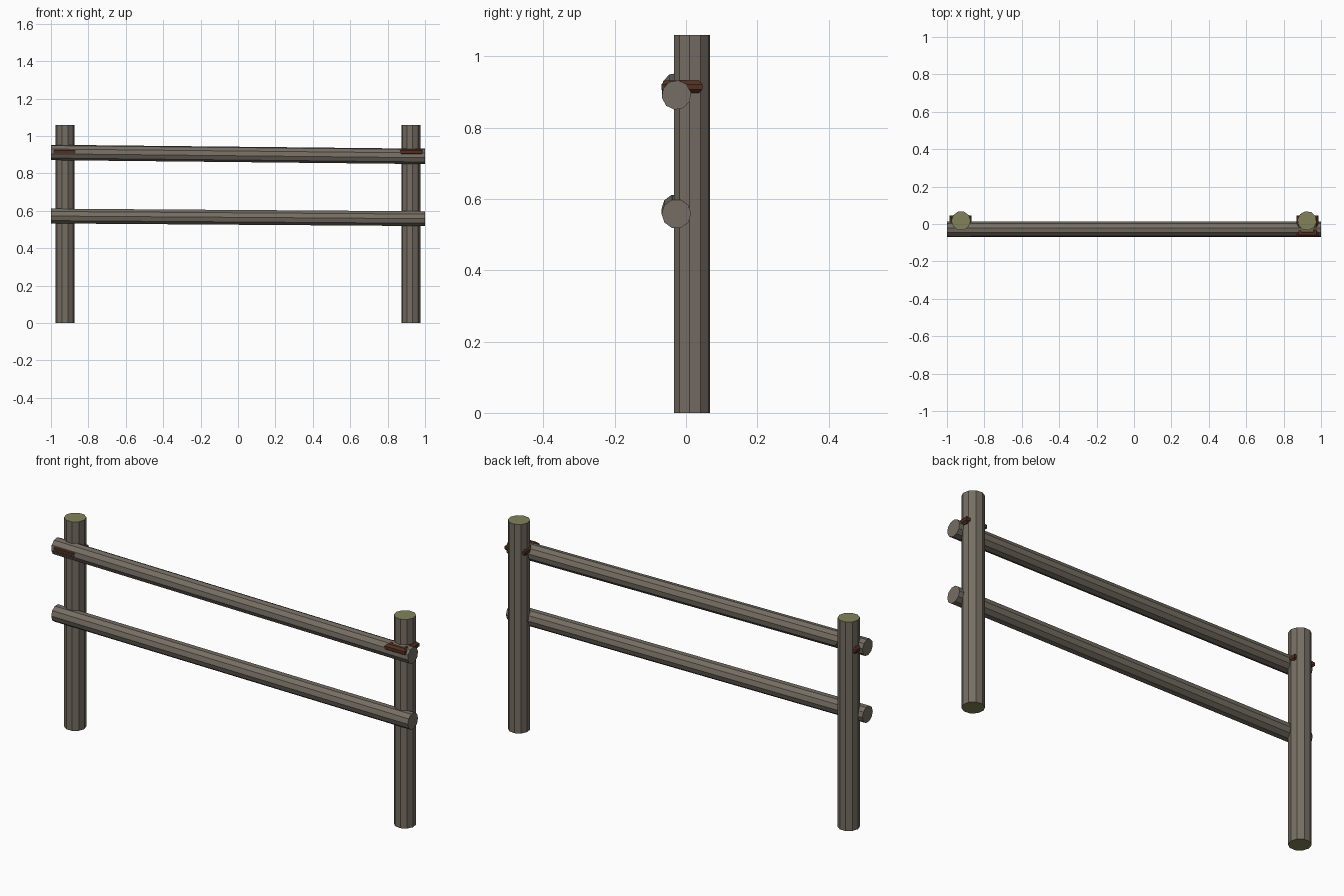
import bpy, bmesh, math
from mathutils import Vector

if "Cube" in bpy.data.objects:
    bpy.data.objects.remove(bpy.data.objects["Cube"])


def material(name, rgb):
    m = bpy.data.materials.new(name)
    m.diffuse_color = (*rgb, 1)
    m.use_nodes = True
    m.node_tree.nodes["Principled BSDF"].inputs["Base Color"].default_value = m.diffuse_color
    return m


bark = material("weathered_bark", (0.180, 0.155, 0.126))
cut_wood = material("cut_wood", (0.225, 0.225, 0.105))
rope = material("brown_rope", (0.085, 0.030, 0.016))


def finish(name, bm, mats):
    bmesh.ops.recalc_face_normals(bm, faces=bm.faces)
    me = bpy.data.meshes.new(name)
    bm.to_mesh(me)
    bm.free()
    for m in mats:
        me.materials.append(m)
    ob = bpy.data.objects.new(name, me)
    bpy.context.collection.objects.link(ob)


def bridge(bm, a, b):
    n = len(a)
    for i in range(n):
        bm.faces.new((a[i], a[(i + 1) % n], b[(i + 1) % n], b[i]))


def log(name, start, end, u, v, radius, sides, phase, mats):
    """Faceted log from start to end; u and v span its cross-section."""
    bm = bmesh.new()
    rings = []
    for c in (start, end):
        angles = [math.radians(phase) + math.tau * i / sides for i in range(sides)]
        rings.append([bm.verts.new(Vector(c) + radius * (math.cos(a) * Vector(u)
                      + math.sin(a) * Vector(v))) for a in angles])
    bridge(bm, *rings)
    for r in rings:
        cap = bm.faces.new(r)
        cap.material_index = len(mats) - 1
    finish(name, bm, mats)


def lashing(name, cx, cz):
    """Square rope loop with an octagonal section around post and rail."""
    bm = bmesh.new()
    y0, y1, half, r = -0.069, 0.046, 0.058, 0.0175
    cy, hy = (y0 + y1) / 2, (y1 - y0) / 2
    k = r / math.cos(math.pi / 8)
    rings = []
    for sx, sy in ((-1, -1), (1, -1), (1, 1), (-1, 1)):
        ring = []
        for i in range(8):
            a = math.tau * (i + 0.5) / 8
            d = k * math.cos(a) - r
            ring.append(bm.verts.new((cx + sx * (half + d), cy + sy * (hy + d),
                                      cz + k * math.sin(a))))
        rings.append(ring)
    for i in range(4):
        bridge(bm, rings[i], rings[(i + 1) % 4])
    finish(name, bm, [rope])


# Upright posts with pale cut ends
for side, x, phase in (("left", -0.925, 0), ("right", 0.925, -8)):
    log(side + "_post", (x, 0.017, 0), (x, 0.017, 1.06), (1, 0, 0), (0, 1, 0),
        0.0515, 10, phase, [bark, cut_wood])
    lashing(side + "_lashing", x + (0.003 if x > 0 else -0.003), 0.914)

# Slightly sloping rails in front of the posts
for name, y, z0, z1, phase in (("upper_rail", -0.027, 0.912, 0.891, 10),
                               ("lower_rail", -0.027, 0.572, 0.558, 0)):
    log(name, (-1, y, z0), (1, y, z1), (0, 1, 0), (0, 0, 1), 0.0415, 10, phase, [bark])
